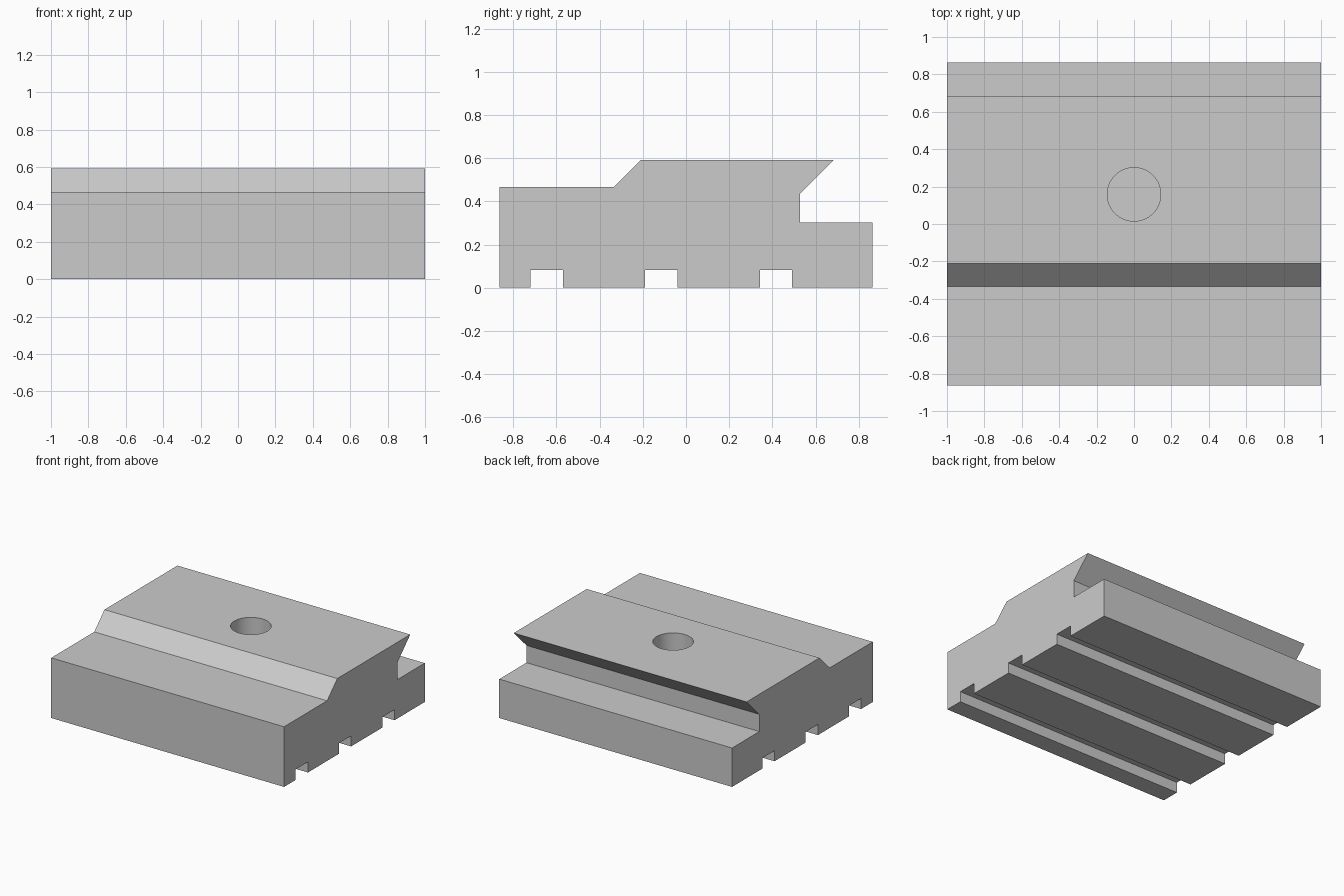
import bpy, bmesh
from mathutils import Matrix

cube = bpy.data.objects.get("Cube")
if cube:
    bpy.data.objects.remove(cube, do_unlink=True)

HALF_WIDTH = 1.0
HALF_DEPTH = 0.863
HOLE_Y, HOLE_RADIUS, HOLE_DEPTH = 0.158, 0.143, 0.30
TOP = 0.592

# Plain grey metal
grey = bpy.data.materials.new("plain grey")
grey.use_nodes = True
color = (0.6, 0.6, 0.6, 1)
grey.diffuse_color = color
grey.node_tree.nodes["Principled BSDF"].inputs["Base Color"].default_value = color


def add_object(name, bm):
    bmesh.ops.recalc_face_normals(bm, faces=bm.faces)
    mesh = bpy.data.meshes.new(name)
    bm.to_mesh(mesh)
    bm.free()
    mesh.materials.append(grey)
    obj = bpy.data.objects.new(name, mesh)
    bpy.context.collection.objects.link(obj)
    return obj


# Side outline: underside with three grooves, then the stepped dovetail top
profile = [(-HALF_DEPTH, 0)]
for start in (-0.72, -0.19, 0.342):
    end = start + 0.15
    profile += [(start, 0), (start, 0.082), (end, 0.082), (end, 0)]
profile += [(HALF_DEPTH, 0), (HALF_DEPTH, 0.302), (0.529, 0.302), (0.529, 0.436),
            (0.685, TOP), (-0.21, TOP), (-0.335, 0.467), (-HALF_DEPTH, 0.467)]

# Block extruded across the width
bm = bmesh.new()
face = bm.faces.new([bm.verts.new((-HALF_WIDTH, y, z)) for y, z in profile])
side = bmesh.ops.extrude_face_region(bm, geom=[face])
moved = [v for v in side["geom"] if isinstance(v, bmesh.types.BMVert)]
bmesh.ops.translate(bm, verts=moved, vec=(2 * HALF_WIDTH, 0, 0))
block = add_object("dovetail_block", bm)

# Blind round hole in the top
bm = bmesh.new()
bmesh.ops.create_cone(bm, cap_ends=True, segments=64, radius1=HOLE_RADIUS,
                      radius2=HOLE_RADIUS, depth=2 * HOLE_DEPTH,
                      matrix=Matrix.Translation((0, HOLE_Y, TOP)))
cutter = add_object("hole_cutter", bm)
cutter.hide_render = True
cutter.hide_viewport = True

cut = block.modifiers.new("round hole", "BOOLEAN")
cut.operation = "DIFFERENCE"
cut.solver = "EXACT"
cut.object = cutter

# Bake the cut, then smooth only the hole wall
bpy.context.view_layer.objects.active = block
block.select_set(True)
bpy.ops.object.modifier_apply(modifier=cut.name)
bpy.data.objects.remove(cutter, do_unlink=True)
bpy.ops.object.shade_smooth_by_angle(angle=0.5)
